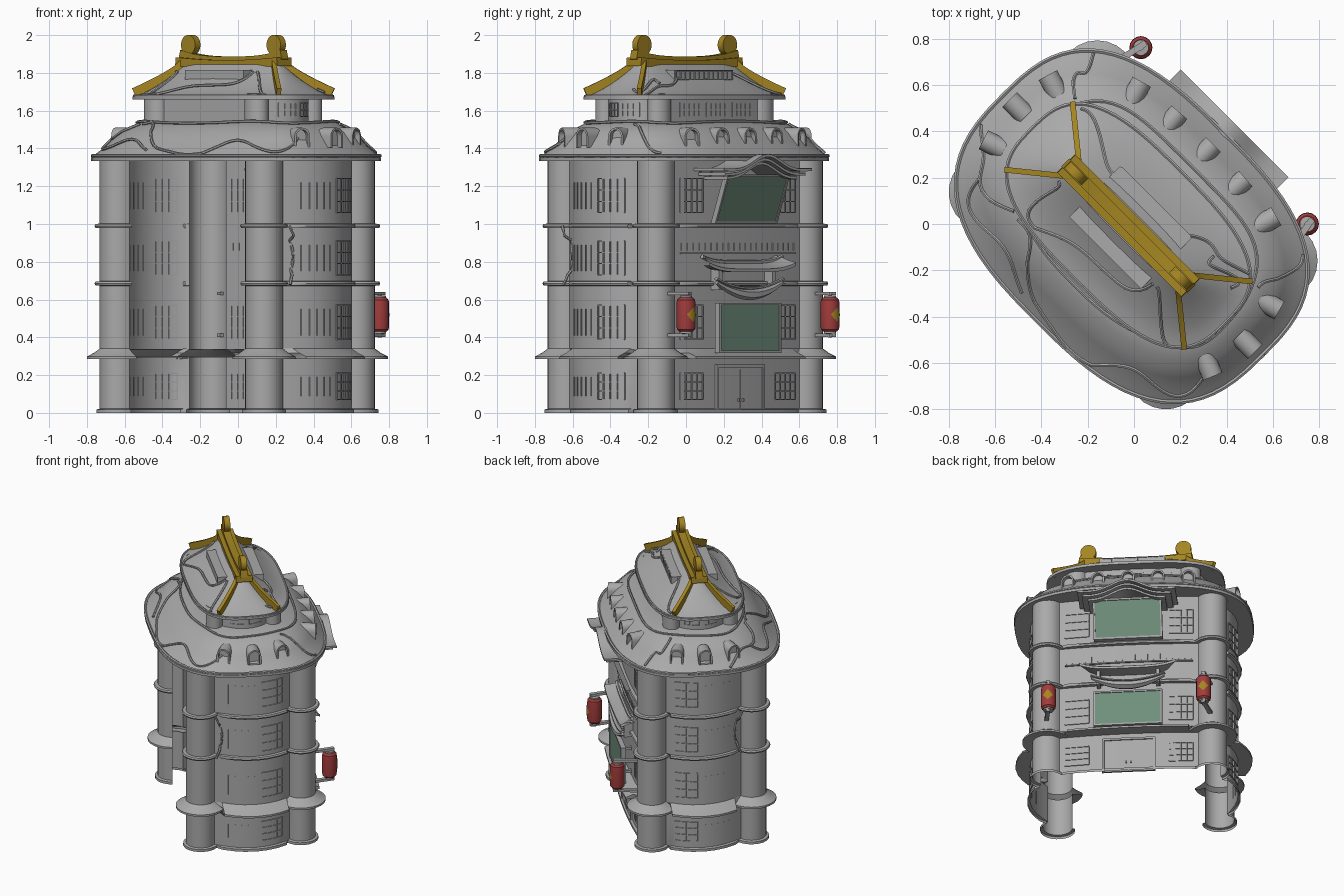
import bpy, bmesh, math
from math import sin, cos, pi, radians
from mathutils import Vector, Matrix

if "Cube" in bpy.data.objects:
    bpy.data.objects.remove(bpy.data.objects["Cube"])

# The building is modelled with its long axis on X and front on +Y, then turned 45 degrees
TURN = Matrix.Rotation(radians(-45), 3, 'Z')
SU, SV = -.012, -.022          # small shift of the top storey and ridge

def material(name, col):
    m = bpy.data.materials.new(name)
    m.diffuse_color = (*col, 1)
    m.use_nodes = True
    m.node_tree.nodes["Principled BSDF"].inputs["Base Color"].default_value = m.diffuse_color
    return m

GREY = material("stone grey", (.40, .40, .40))
GOLD = material("gold", (.37, .235, .016))
RED = material("lantern red", (.36, .045, .045))
GREEN = material("sign green", (.16, .27, .20))

def mesh(name, verts, faces, mat, angle=35):
    me = bpy.data.meshes.new(name)
    me.from_pydata([TURN @ Vector(v) for v in verts], [], faces)
    me.validate()
    me.materials.append(mat)
    ob = bpy.data.objects.new(name, me)
    bpy.context.collection.objects.link(ob)
    bm = bmesh.new()
    bm.from_mesh(me)
    bmesh.ops.recalc_face_normals(bm, faces=bm.faces)
    bm.to_mesh(me)
    bm.free()
    me.polygons.foreach_set("use_smooth", [True] * len(me.polygons))
    me.set_sharp_from_angle(angle=radians(angle))
    return ob

def loft(name, rows, mat=GREY, closed=True, cap=False):
    n = len(rows[0])
    verts = [p for r in rows for p in r]
    faces = [(i*n+j, i*n+(j+1) % n, (i+1)*n+(j+1) % n, (i+1)*n+j)
             for i in range(len(rows)-1) for j in range(n if closed else n-1)]
    if cap:
        faces += [tuple(range(n)), tuple(range((len(rows)-1)*n, len(rows)*n))]
    return mesh(name, verts, faces, mat)

def tube(name, path, w, h, mat=GREY, sides=6, taper=lambda t: 1):
    path = [Vector(p) for p in path]
    rows = []
    for i, p in enumerate(path):
        d = (path[min(i+1, len(path)-1)] - path[max(i-1, 0)]).normalized()
        side = d.cross(Vector((0, 0, 1)))
        side = side.normalized() if side.length > .05 else Vector((1, 0, 0))
        up, k = side.cross(d), taper(i/(len(path)-1))
        r = 1.414 if sides == 4 else 1
        rows.append([p + side*w/2*r*k*cos((j+.5)*2*pi/sides) + up*h/2*r*k*sin((j+.5)*2*pi/sides)
                     for j in range(sides)])
    return loft(name, rows, mat, cap=True)

def spin(name, profile, cx, cy, mat, sides=16):
    return loft(name, [[(cx+r*cos(j*2*pi/sides), cy+r*sin(j*2*pi/sides), z) for j in range(sides)]
                       for r, z in profile], mat, cap=True)

def boxes(name, items, mat=GREY):
    """items: (surface map, s0, s1, z0, z1, depth0, depth1), bent along the surface"""
    verts, faces = [], []
    for f, s0, s1, z0, z1, d0, d1 in items:
        n, b = max(1, math.ceil((s1-s0)/.05)), len(verts)
        for i in range(n+1):
            s = s0+(s1-s0)*i/n
            verts += [f(s, z0, d0), f(s, z0, d1), f(s, z1, d1), f(s, z1, d0)]
        for i in range(n):
            a = b+4*i
            faces += [(a+k, a+(k+1) % 4, a+4+(k+1) % 4, a+4+k) for k in range(4)]
        faces += [(b, b+1, b+2, b+3), (b+4*n, b+4*n+1, b+4*n+2, b+4*n+3)]
    return mesh(name, verts, faces, mat, 30)

# Plan of the walls: four corner columns, bulging ends, shallow front, open back
def wall_u(v): return .605 + .095*(1-(v/.26)**2)
def wall_v(u): return .38 + .022*(1-(u/.47)**2)
def plan(off=0, su=1, sv=1, extra=0):
    r = .1+off
    half = [(.545+r*cos(radians(a)), -.35+r*sin(radians(a))) for a in range(190, 421, 15)]
    half += [(wall_u(v)+off+extra, v) for v in (-.22, -.15, -.08, 0, .08, .15, .22)]
    half += [(.555+r*cos(radians(a)), .33+r*sin(radians(a))) for a in range(-60, 151, 15)]
    half += [(u, wall_v(u)+off+extra) for u in (.41, .28, .14)]
    pts = half + [(0, wall_v(0)+off+extra)] + [(-u, v) for u, v in reversed(half)]
    return [(u*su, v*sv) for u, v in pts]

def shell(name, profile):
    return loft(name, [[(u, v, p[1]) for u, v in plan(p[0], extra=p[2] if len(p) > 2 else 0)]
                       for p in profile], GREY, False)

shell("ground_floor_wall", [(.018, 0), (.018, .018), (0, .022), (0, .295)])
shell("upper_floor_walls", [(0, .335), (0, 1.345)])
shell("awning", [(0, .34), (.03, .318, .015), (.068, .298, .03), (.068, .284, .03), (.0, .29)])
for i, z in enumerate((.685, .99)):
    shell(f"floor_band_{i}", [(0, z-.012), (.022, z-.01), (.027, z), (.022, z+.01), (0, z+.012)])
loft("top_storey_wall", [[(u+SU, v+SV, z) for u, v in plan(0, .69, .58)] for z in (1.52, 1.69)])

# Roofs: superellipse rings
def sup(th, a, b, n):
    c, s = cos(th), sin(th)
    return (math.copysign(a*abs(c)**(2/n), c), math.copysign(b*abs(s)**(2/n), s))
LOW = [(.80, .56, 1.352), (.735, .50, 1.41), (.675, .435, 1.485), (.575, .35, 1.54)]
def lower(th, t, lift=0):
    x = min(max(t, 0), .9999)*3
    i, f = int(x), x-int(x)
    a, b, z = (p+(q-p)*f for p, q in zip(LOW[i], LOW[i+1]))
    u, v = sup(th, a, b + (.04*(1-t) if sin(th) < 0 else 0), 2.8)
    return (u, v, z+lift)
def upper(th, t, lift=0):
    u, v = sup(th, .60+(.35-.60)*t, .335+(.06-.335)*t, 3)
    return (u+SU, v+SV, 1.675+.17*t**1.4+lift)
ANG = [i*2*pi/48 for i in range(48)]
def flat(a, b, z, n): return [(*sup(t, a, b, n), z) for t in ANG]
loft("lower_roof", [flat(.62, .4, 1.345, 2.8), [lower(t, 0, -.018) for t in ANG]] +
     [[lower(t, k/6) for t in ANG] for k in range(7)] + [flat(.3, .15, 1.54, 2.8)])
loft("upper_roof", [flat(.4, .18, 1.68, 3), [upper(t, 0, -.015) for t in ANG]] +
     [[upper(t, k/6) for t in ANG] for k in range(7)], cap=True)

# Round trims and wandering cords on the roofs
loop = [i*2*pi/72 for i in range(73)]
tube("lower_eave_trim", [lower(t, .03, .004) for t in loop], .02, .02)
tube("lower_top_trim", [lower(t, .96+.03*sin(5*t), .006) for t in loop], .016, .016)
tube("upper_eave_trim", [upper(t, .03, .002) for t in loop], .014, .014)
def cord(name, surf, a0, a1, t0, t1, wig):
    pts = []
    for i in range(25):
        k = i/24
        pts.append(surf(radians(a0+(a1-a0)*k), t0+(t1-t0)*k+wig*sin(2*pi*k), .006))
    tube(name, pts, .016, .016)
for i, c in enumerate([(190, 235, .1, .9, .15), (240, 285, .9, .1, .2), (285, 340, .1, .5, .25),
                       (215, 265, .5, .2, -.2), (22, 45, .9, .1, .1), (140, 155, .1, .9, .15)]):
    cord(f"lower_roof_cord_{i}", lower, *c)
for i, c in enumerate([(215, 250, .8, .1, .12), (250, 300, .1, .8, .1), (305, 318, .8, .05, .1),
                       (35, 75, .05, .8, .12), (110, 145, .8, .1, .1), (20, 50, .3, .5, -.15)]):
    cord(f"upper_roof_cord_{i}", upper, *c)

# Barrel dormers around the lower roof
SPOTS = [(-.68, -.19), (-.72, 0), (-.68, .18), (-.4, .42), (-.2, .44), (0, .445), (.2, .44),
         (.4, .42), (.67, .17), (.72, -.02), (.67, -.21)]
def arch(k): return [(-.045*k, 0)] + [(-.045*k*cos(a*pi/8), .06+.045*k*sin(a*pi/8)) for a in range(9)] + [(.045*k, 0)]
for i, (u, v) in enumerate(SPOTS):
    n = Vector((math.copysign(abs(u/.72)**1.8/.72, u), math.copysign(abs(v/.47)**1.8/.47, v), 0)).normalized()
    s = Vector((-n.y, n.x, 0))
    rows = [[Vector((u, v, 1.405)) + n*d + s*x + Vector((0, 0, z)) for x, z in arch(k)]
            for d, k in ((-.06, 1), (.04, 1), (.04, .75), (.01, .75))]
    loft(f"dormer_{i}", rows, cap=True)

# Ridge, end discs and corner ribs in gold
us = [-.38+.76*i/16 for i in range(17)]
tube("ridge_beam", [(u+SU, SV, 1.845+.015*(u/.38)**2) for u in us], .11, .045, GOLD, 4)
tube("ridge_cap", [(u+SU, SV, 1.862+.035*abs(u/.38)**3) for u in us], .05, .05, GOLD, 4)
for sx in (-1, 1):
    tube(f"ridge_disc_{sx}", [(sx*.32+SU, SV-.02, 1.948), (sx*.32+SU, SV+.02, 1.948)], .106, .106, GOLD, 20)
    for sy in (-1, 1):
        rib = []
        for i in range(9):
            k = i/8
            rib.append((sx*(.33+.21*k)+SU, sy*(.03+.17*k)+SV, 1.85-.16*k**.75))
        tube(f"corner_rib_{sx}_{sy}", rib, .024, .062, GOLD, 4)

# Lattice windows, slats and door on the walls
def front(s, z, d): return (s, wall_v(s)+d, z)
def end(sx): return lambda s, z, d: (sx*(wall_u(s)+d), s, z)
def small(f): return lambda s, z, d: (f(s, z, d)[0]*.69+SU, f(s, z, d)[1]*.58+SV, z)
def lattice(f, s0, s1, z0, z1, nx, nz, w=.003):
    out = [(f, x-w, x+w, z0, z1, -.004, .006) for x in (s0+(s1-s0)*i/nx for i in range(nx+1))]
    return out + [(f, s0, s1, z-w, z+w, -.004, .006) for z in (z0+(z1-z0)*i/nz for i in range(nz+1))]
def slats(f, s0, s1, z0, z1, n):
    return [(f, x-.002, x+.002, z0, z1, -.004, .005) for x in (s0+(s1-s0)*i/n for i in range(n+1))]
FLOORS = [(.07, .21), (.39, .57), (.73, .91), (1.06, 1.24)]
parts = []
for z0, z1 in FLOORS:
    for sx in (-1, 1):
        parts += lattice(end(sx), .04, .19, z0, z1, 4, 3) + slats(end(sx), -.18, -.01, z0+.02, z1-.02, 4)
        a, b = sorted((sx*.27, sx*.43))
        if z0 != .73:
            parts += lattice(front, a, b, z0, z1, 4, 3)
parts += slats(front, -.42, .42, .86, .90, 20) + [(front, -.43, .43, .84, .848, -.004, .01)]
boxes("wall_windows", parts)
parts = []
for sx in (-1, 1):
    for a in (-.19, .03):
        parts += lattice(small(end(sx)), a, a+.16, 1.57, 1.64, 3, 2)
for a in (-.38, -.1, .18):
    parts += lattice(small(front), a, a+.2, 1.57, 1.64, 4, 2)
boxes("top_windows", parts)
boxes("door", [(front, -.17, .17, 0, .24, -.01, .004), (front, -.003, .003, 0, .23, 0, .008),
               (front, -.18, -.165, 0, .25, -.01, .012), (front, .165, .18, 0, .25, -.01, .012),
               (front, -.18, .18, .24, .255, -.01, .012), (front, -.02, -.012, .06, .075, 0, .015),
               (front, .012, .02, .06, .075, 0, .015)])
# Vent boxes on the upper roof sides
for sy in (-1, 1):
    vent = lambda s, z, d: (s, SV+sy*(.155+d), z)
    grille = lattice(vent, -.21, .21, 1.765, 1.81, 12, 1, .002) if sy > 0 else []
    boxes(f"roof_vent_{sy}", [(vent, -.22, .22, 1.74, 1.815, -.1, 0)] + grille)

# Two green sign boards in grey frames
def tilted(s, z, d): return (s, .44+.375*(z-1.01)+d, z)
def upright(s, z, d): return (s, .47+d, z)
for name, f, z0, z1, back in (("upper_sign", tilted, 1.015, 1.25, -.02), ("lower_sign", upright, .33, .57, -.02)):
    boxes(name+"_board", [(f, -.22, .22, z0, z1, 0, .008)], GREEN)
    boxes(name+"_frame", [(f, -.232, .232, z0-.012, z0, back, .014), (f, -.232, .232, z1, z1+.012, back, .014),
                          (f, -.232, -.22, z0, z1, back, .014), (f, .22, .232, z0, z1, back, .014),
                          (f, -.22, .22, z0, z1, back, -.001)])
boxes("sign_brackets", [(upright, s-.012, s+.012, z, z+.02, -.09, -.01) for s in (-.15, .15) for z in (.36, .53)])

# Wavy canopy over the upper sign, in three layers
for i, (w, v1, dz) in enumerate(((.33, .615, 0), (.30, .595, -.022), (.26, .57, -.042))):
    xs = [-w+2*w*k/24 for k in range(25)]
    def wave(u): return 1.285+dz+.085*math.exp(-(u/.14)**2)+.01*abs(u/.33)**3
    rows = [[(u, v, wave(u)) for u in xs] + [(u, v, wave(u)-.014) for u in reversed(xs)] for v in (.38, v1)]
    loft(f"canopy_layer_{i}", rows, cap=True)

# Small roof and hanging crescent over the lower sign
xs = [-1+2*k/16 for k in range(17)]
def eave(w, v, z): return [(w*x, v, z+.035*x**4) for x in xs]
loft("sign_roof", [eave(.27, .38, .80), eave(.28, .42, .795), eave(.31, .46, .772), eave(.325, .50, .762),
                   eave(.325, .50, .745), eave(.25, .38, .745)], closed=False)
tube("sign_roof_ridge", [(.30*x, .42, .797+.03*x**4) for x in xs], .024, .024)
tube("sign_crescent", [(.245*x, .475, .625+.065*x*x) for x in xs], .07, .055, taper=lambda t: .35+.65*sin(pi*t))
tube("sign_crescent_rail", [(.25*x, .475, .66+.05*x*x) for x in xs], .03, .016)
boxes("sign_roof_posts", [(upright, s-.012, s+.012, .65, .76, -.07, -.01) for s in (-.2, .2)])

# Lanterns on brackets with a diamond on the front
for sx, x, y in ((1, .53, .53), (-1, -.518, .56)):
    n = f"lantern_{'right' if sx > 0 else 'left'}"
    spin(n+"_body", [(.036, .43), (.048, .442), (.05, .46), (.05, .58), (.048, .598), (.036, .61)], x, y, RED)
    spin(n+"_top_cap", [(.034, .608), (.034, .62), (.012, .622), (.012, .64)], x, y, GREY, 12)
    spin(n+"_bottom_cap", [(.012, .40), (.012, .418), (.034, .42), (.034, .432)], x, y, GREY, 12)
    for z in (.632, .412):
        tube(f"{n}_arm_{z}", [(sx*.555, .41, z), (x, y+.03, z)], .028, .018, GREY, 4)
    angs = [radians(90+a) for a in range(-40, 41, 10)]
    hs = [.038*(1-abs(i-4)/4)+.0005 for i in range(9)]
    loft(n+"_diamond", [[(x+.053*cos(a), y+.053*sin(a), .52+k*h) for a, h in zip(angs, hs)] for k in (-1, 1)],
         GOLD, closed=False)

# Loose cords hanging down the columns between floor bands
for i, (a, sx) in enumerate(((-.27, 1), (-.27, -1))):
    pts = []
    for k in range(13):
        t = k/12
        s = a+.05*sin(3*t)
        pts.append((sx*(.655+.01*sin(6*t) if abs(s) > .24 else wall_u(s)), s, .99-.31*t))
    tube(f"wall_cord_{i}", pts, .016, .016)
